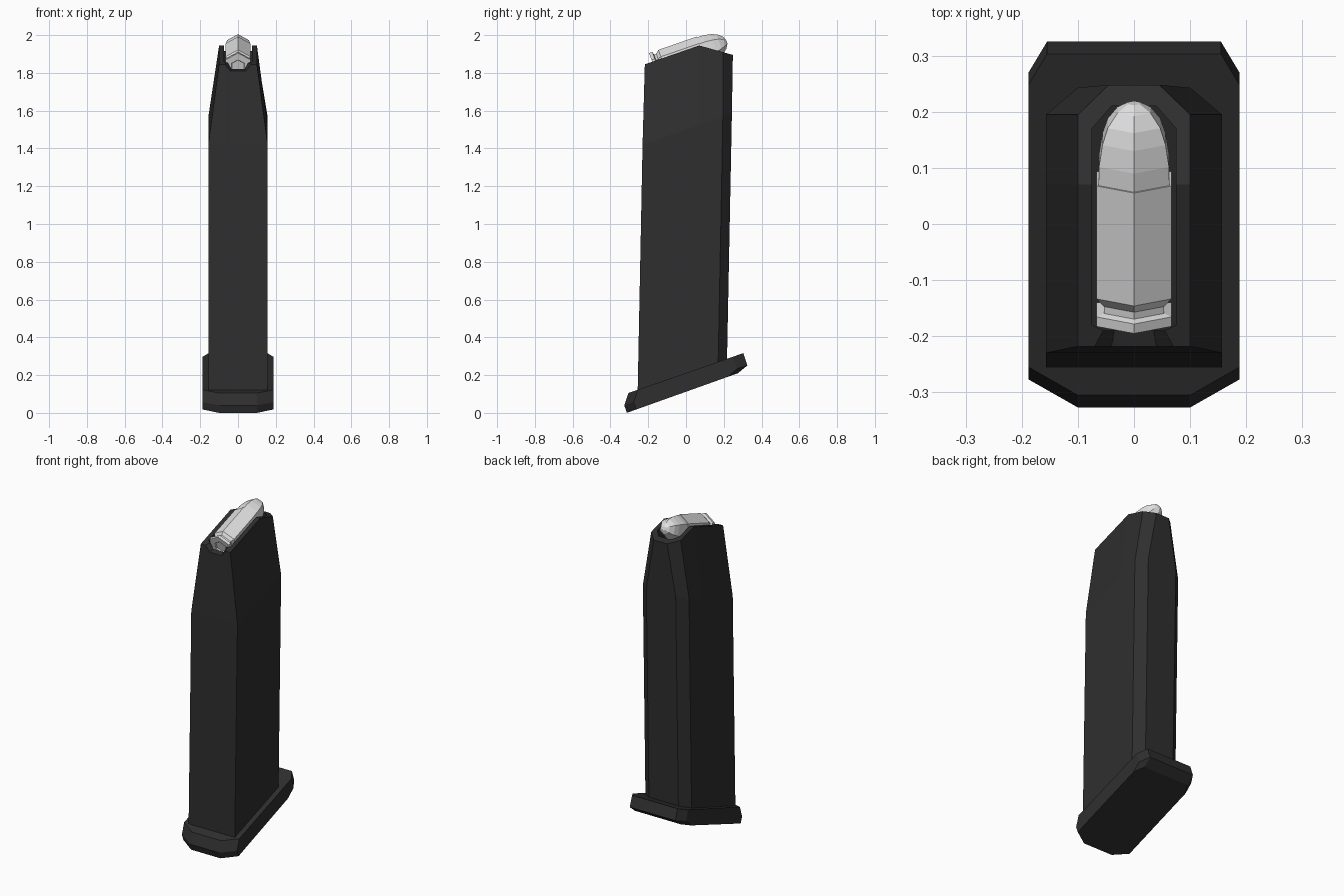
import bpy, bmesh, math
from mathutils import Vector

if "Cube" in bpy.data.objects:
    bpy.data.objects.remove(bpy.data.objects["Cube"], do_unlink=True)


def material(name, rgb):
    m = bpy.data.materials.new(name)
    m.use_nodes = True
    m.diffuse_color = (*rgb, 1)
    m.node_tree.nodes["Principled BSDF"].inputs["Base Color"].default_value = (*rgb, 1)
    return m


black = material("black polymer", (0.028, 0.028, 0.029))
silver = material("light metal", (0.75, 0.75, 0.75))


def loft(name, rings, mat):
    """Skin a stack of equal-length rings and close both ends."""
    bm = bmesh.new()
    loops = [[bm.verts.new(p) for p in ring] for ring in rings]
    n = len(loops[0])
    for a, b in zip(loops, loops[1:]):
        for i in range(n):
            j = (i + 1) % n
            bm.faces.new((a[i], a[j], b[j], b[i]))
    bm.faces.new(loops[0])
    bm.faces.new(loops[-1])
    bmesh.ops.recalc_face_normals(bm, faces=bm.faces)
    mesh = bpy.data.meshes.new(name)
    bm.to_mesh(mesh)
    bm.free()
    mesh.materials.append(mat)
    obj = bpy.data.objects.new(name, mesh)
    bpy.context.collection.objects.link(obj)
    return obj


def mirrored(half):
    """Complete a ring from its +x half."""
    return half + [(-x, y, z) for x, y, z in reversed(half)]


SLOPE = 0.347


# Sloped base plate with chamfered corners
def plate_ring(front, back, z0, slope):
    half = [(0.10, front), (0.188, front + 0.05), (0.188, back - 0.055), (0.155, back)]
    return mirrored([(x, y, z0 + slope * y) for x, y in half])


loft("base_plate", [plate_ring(-0.313, 0.275, 0.112, 0.357),
                    plate_ring(-0.327, 0.325, 0.146, 0.324),
                    plate_ring(-0.305, 0.303, 0.211, SLOPE)], black)


# Magazine body: straight lower tube, tapered top, feed lips and cavity
def tube_ring(front, shoulder, back, z0):
    half = [(0.04, front), (0.07, front), (0.157, front),
            (0.157, 0.07), (0.157, shoulder), (0.10, back)]
    return mirrored([(x, y, z0 + SLOPE * y) for x, y in half])


def lip_z(y):
    return 1.945 + (SLOPE if y < 0.07 else -0.28) * (y - 0.07)


def lip_ring(half, notch_z):
    return mirrored([(x, y, notch_z if i == 0 else lip_z(y))
                     for i, (x, y) in enumerate(half)])


outer = [(0.04, -0.218), (0.07, -0.218), (0.10, -0.218),
         (0.10, 0.07), (0.10, 0.195), (0.045, 0.248)]
inner = [(0.035, -0.19), (0.055, -0.19), (0.075, -0.18),
         (0.075, 0.07), (0.075, 0.17), (0.04, 0.21)]
cavity = mirrored([(x, y, 1.65 + SLOPE * y) for x, y in inner])
loft("magazine_body", [tube_ring(-0.256, 0.17, 0.217, 0.20),
                       tube_ring(-0.23, 0.195, 0.243, 1.50),
                       lip_ring(outer, 1.81), lip_ring(inner, 1.82),
                       cavity], black)

# Cartridge: six-sided rings along a tilted axis
tilt = math.atan(SLOPE)
axis = Vector((0, math.cos(tilt), math.sin(tilt)))
up = Vector((0, -math.sin(tilt), math.cos(tilt)))
side = Vector((1, 0, 0))
start = Vector((0, -0.17, 1.832))


def turned(name, profile):
    rings = []
    for along, r in profile:
        angles = [math.tau * i / 6 for i in range(6)]
        rings.append([start + axis * along + r * (math.cos(a) * up + math.sin(a) * side)
                      for a in angles])
    return loft(name, rings, silver)


turned("cartridge_case", [(0.006, 0.036), (0, 0.04), (0, 0.077), (0.018, 0.077),
                          (0.022, 0.062), (0.035, 0.062), (0.052, 0.077),
                          (0.265, 0.077), (0.265, 0.07)])
turned("cartridge_tip", [(0.255, 0.073), (0.30, 0.072), (0.34, 0.065), (0.37, 0.054),
                         (0.395, 0.034), (0.408, 0.012)])
